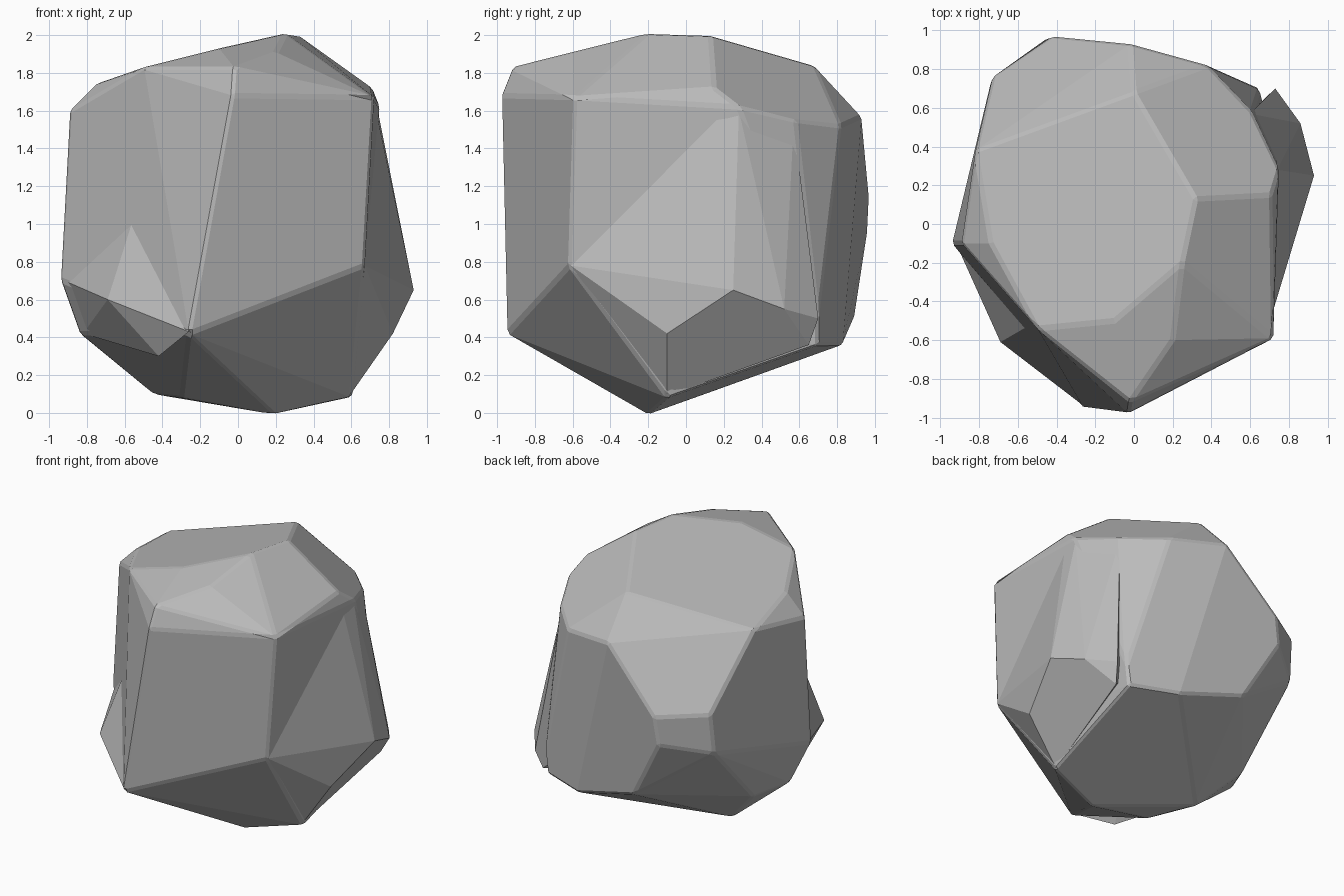
import bpy
import bmesh
from math import radians

# Remove the default cube
default_cube = bpy.data.objects.get("Cube")
if default_cube:
    bpy.data.objects.remove(default_cube, do_unlink=True)


def make_material(name, color):
    material = bpy.data.materials.new(name)
    material.use_nodes = True
    material.diffuse_color = color
    shader = material.node_tree.nodes["Principled BSDF"]
    shader.inputs["Base Color"].default_value = color
    shader.inputs["Roughness"].default_value = 0.9
    return material


stone = make_material("stone grey", (.5, .5, .5, 1))


def make_chunk(name, corners):
    """Wrap corners in a solid and merge nearly flat triangles into facets."""
    bm = bmesh.new()
    for corner in corners:
        bm.verts.new(corner)
    hull = bmesh.ops.convex_hull(bm, input=bm.verts)
    inside = {v for v in hull["geom_interior"] if isinstance(v, bmesh.types.BMVert)}
    bmesh.ops.delete(bm, geom=list(inside), context="VERTS")
    bmesh.ops.dissolve_limit(bm, angle_limit=radians(9), verts=bm.verts, edges=bm.edges)
    bmesh.ops.recalc_face_normals(bm, faces=bm.faces)
    mesh = bpy.data.meshes.new(name)
    bm.to_mesh(mesh)
    bm.free()
    mesh.materials.append(stone)
    chunk = bpy.data.objects.new(name, mesh)
    bpy.context.collection.objects.link(chunk)
    return chunk


# Main block, from the crown down to the foot
crown = [(.25, -.2, 2.01), (.32, .13, 2), (0, .68, 1.84), (-.1, -.5, 1.93),
         (-.5, -.54, 1.83), (.2, -.6, 1.91), (-.02, -.92, 1.83)]
shoulder = [(-.82, .38, 1.67), (-.89, -.1, 1.6), (-.74, -.1, 1.75),
            (.72, -.59, 1.67), (.71, .15, 1.72), (.75, .28, 1.62),
            (.61, .58, 1.55), (.38, .82, 1.52), (-.02, .93, 1.57)]
waist = [(-.03, -.98, 1.68), (-.1, -.98, 1), (-.42, .97, 1.15),
         (-.73, .76, 1.17), (-.45, .96, .95), (-.74, .73, .88), (.67, -.62, .78)]
skirt = [(-.94, -.1, .7), (-.26, -.95, .42), (.69, -.1, .42), (.65, .7, .5)]
foot = [(-.84, 0, .42), (-.72, .25, .38), (.63, .7, .36), (.3, .83, .36),
        (-.2, .89, .5), (-.45, .1, .1), (-.3, -.2, .08), (.2, -.2, -.01),
        (.6, -.1, .08)]
boulder = make_chunk("boulder", crown + shoulder + waist + skirt + foot)

# Worn, chipped edges between the facets
wear = boulder.modifiers.new("worn_edges", "BEVEL")
wear.width = .015
wear.segments = 1
wear.limit_method = "ANGLE"
wear.angle_limit = radians(15)

# Flaring flanks that swell out of the block near its foot
flanks = {
    "side_flank": [(.93, .25, .65), (.71, .15, 1.7), (.74, .28, 1.6), (.86, .52, .55),
                   (.73, .7, .5), (.6, .57, 1.53), (.82, -.1, .42), (.67, -.61, .78),
                   (.7, .65, .36), (.59, -.1, .09), (.2, .2, .8)],
    "front_flank": [(-.69, -.61, .6), (-.92, -.1, .7), (-.5, -.5, 1.2), (-.26, -.94, .43),
                    (-.42, -.7, .3), (-.82, 0, .42), (-.2, -.2, .7)],
}
for name, corners in flanks.items():
    flank = make_chunk(name, corners)
    flank.hide_render = True
    flank.hide_set(True)
    union = boulder.modifiers.new("join_" + name, "BOOLEAN")
    union.operation = "UNION"
    union.solver = "EXACT"
    union.object = flank
